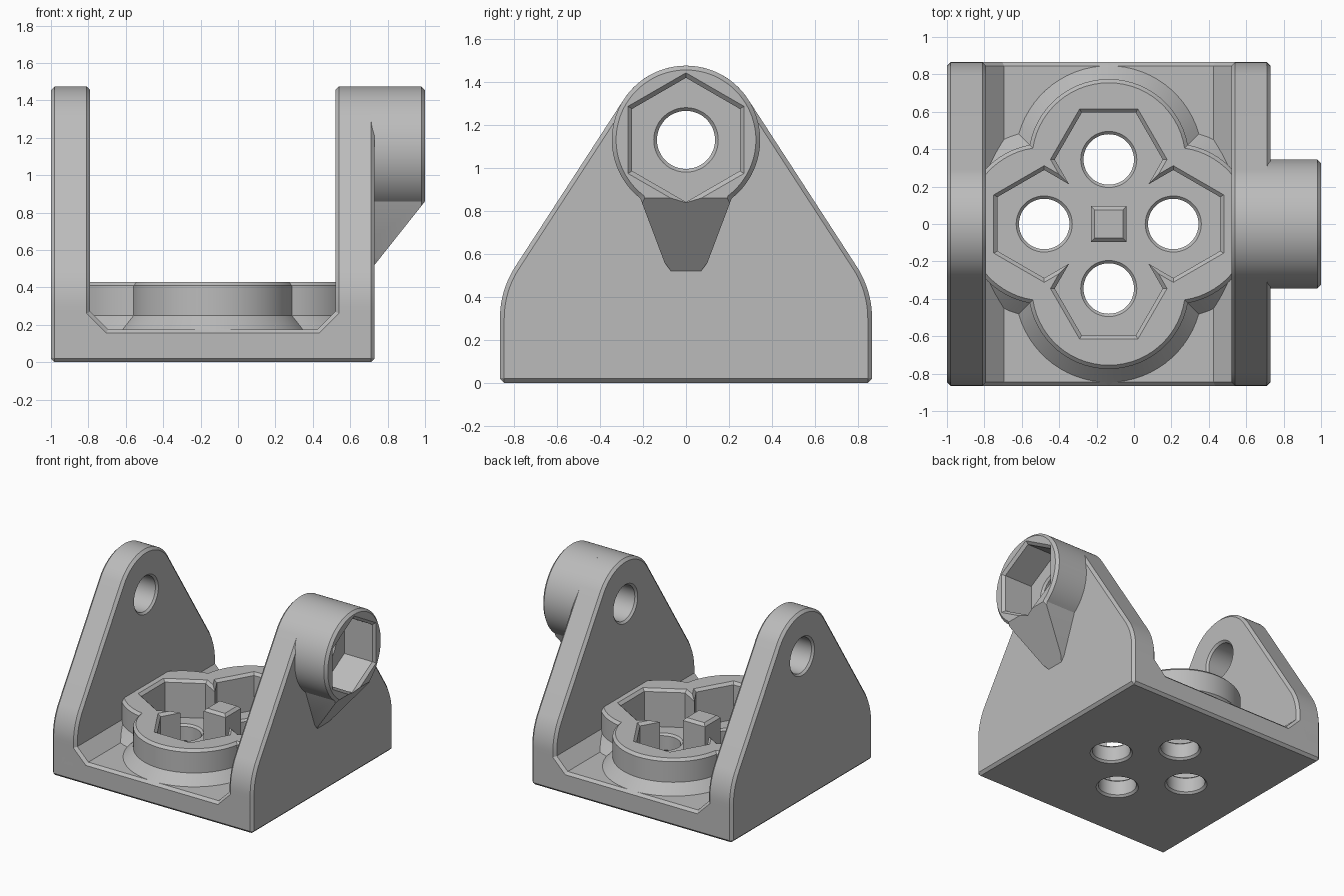
import bpy
import bmesh
from math import sin, cos, pi, radians, atan2, sqrt
from mathutils import Vector

old = bpy.data.objects.get("Cube")
if old:
    bpy.data.objects.remove(old, do_unlink=True)

grey = bpy.data.materials.new("plain grey")
grey.use_nodes = True
grey.diffuse_color = (0.5, 0.5, 0.5, 1)
grey.node_tree.nodes["Principled BSDF"].inputs["Base Color"].default_value = (0.5, 0.5, 0.5, 1)

CX = -0.135        # middle of the base
CHAMFER = 0.02
BOLT = 0.135       # bolt hole radius
AXLE_Z = 1.13      # height of the pivot holes
PIVOT_R = 0.345    # radius of the rounded wall tops
LOBE_D = 0.345     # lobe distance from the base middle

# Maps (a, b, level) to space for sections stacked along each axis
PLACE = {
    "x": lambda a, b, l: (l, a, b),
    "y": lambda a, b, l: (a, l, b),
    "z": lambda a, b, l: (a, b, l),
}


def loft(name, axis, rings):
    """Closed solid through (level, outline) sections with equal point counts."""
    bm = bmesh.new()
    loops = [[bm.verts.new(PLACE[axis](a, b, level)) for a, b in pts] for level, pts in rings]
    for low, high in zip(loops, loops[1:]):
        for i in range(len(low)):
            bm.faces.new((low[i - 1], low[i], high[i], high[i - 1]))
    bm.faces.new(loops[0])
    bm.faces.new(loops[-1])
    bmesh.ops.recalc_face_normals(bm, faces=bm.faces)
    mesh = bpy.data.meshes.new(name)
    bm.to_mesh(mesh)
    bm.free()
    mesh.materials.append(grey)
    obj = bpy.data.objects.new(name, mesh)
    bpy.context.collection.objects.link(obj)
    return obj


def arc(a, b, r, start, end, n):
    angles = [start + (end - start) * i / n for i in range(n + 1)]
    return [(a + r * cos(t), b + r * sin(t)) for t in angles]


def ngon(a, b, r, n, phase=0.0):
    return arc(a, b, r, phase, phase + 2 * pi, n)[:-1]


def inset(pts, d):
    """Mitred inward offset of a counter-clockwise outline."""
    out = []
    for i, p in enumerate(pts):
        p, prev, nxt = Vector(p), Vector(pts[i - 1]), Vector(pts[(i + 1) % len(pts)])
        e1, e2 = (p - prev).normalized(), (nxt - p).normalized()
        n1, n2 = Vector((e1.y, -e1.x)), Vector((e2.y, -e2.x))
        out.append(tuple(p - (n1 + n2) * d / (1 + n1.dot(n2))))
    return out


def chamfered_prism(name, axis, pts, start, end):
    small = inset(pts, CHAMFER)
    return loft(name, axis, [(start, small), (start + CHAMFER, pts),
                             (end - CHAMFER, pts), (end, small)])


def bolt_cutter(axis, a, b, start, end):
    """Round hole that widens at both mouths."""
    widths = [(start - 0.01, 0.025), (start + 0.015, 0), (end - 0.015, 0), (end + 0.01, 0.025)]
    return loft("hole_cutter", axis, [(l, ngon(a, b, BOLT + w, 48)) for l, w in widths])


def nut_cutter(axis, a, b, floor, top, phase):
    """Hexagonal pocket with a chamfered mouth."""
    widths = [(floor, 0.25), (top - 0.02, 0.25), (top + 0.01, 0.28)]
    return loft("nut_cutter", axis,
                [(l, ngon(a, b, w / cos(pi / 6), 6, phase)) for l, w in widths])


def flower(r):
    """Outline of four overlapping circles."""
    t = (LOBE_D + sqrt(2 * r * r - LOBE_D ** 2)) / 2
    half = atan2(t, t - LOBE_D)
    pts = []
    for k in range(4):
        q = k * pi / 2
        pts += arc(CX + LOBE_D * cos(q), LOBE_D * sin(q), r, q - half, q + half, 28)[:-1]
    return pts


# Base: channel profile with sloped inner corners
half_base = [(0.845, 0), (0.865, 0.02), (0.865, 0.3), (0.655, 0.3), (0.655, 0.27), (0.56, 0.175)]
profile = [(CX + x, z) for x, z in half_base] + [(CX - x, z) for x, z in reversed(half_base)]
base = chamfered_prism("base", "y", profile, -0.865, 0.865)

# Nut holder: four-lobed block on a flared foot
holder = loft("nut_holder", "z", [(0.155, flower(0.52)), (0.25, flower(0.43)),
                                  (0.41, flower(0.43)), (0.43, flower(0.41))])

# Side walls: tapered plates with rounded tops
lean = radians(33)
bend = (0.345 - 0.865 * cos(lean) + 0.83 * sin(lean)) / (1 - cos(lean))
side = [(0.845, 0), (0.865, 0.02)] + arc(0.865 - bend, 0.3, bend, 0, lean, 10)
wall = side + arc(0, AXLE_Z, PIVOT_R, lean, pi - lean, 36) + [(-y, z) for y, z in reversed(side)]
left_wall = chamfered_prism("left_wall", "x", wall, 0.52, 0.73)
right_wall = chamfered_prism("right_wall", "x", wall, -1.0, -0.79)

# Pivot boss: round head with a tapered support below it
support = [(-0.1, 0.56), (-0.07, 0.52), (0.07, 0.52), (0.1, 0.56)]
head = arc(0, AXLE_Z, PIVOT_R, radians(-52), radians(232), 72) + support
boss = loft("pivot_boss", "x", [(0.6, head), (0.98, head), (1.0, inset(head, CHAMFER))])
under_slope = [(0.595, 0.35), (1.135, 1.03), (1.135, 0.35)]

# Cutters
floor_z = 0.14
base_cutters = []
for k in range(4):
    q = k * pi / 2
    x, y = CX + LOBE_D * cos(q), LOBE_D * sin(q)
    base_cutters.append(nut_cutter("z", x, y, floor_z, 0.43, q + pi / 6))
    base_cutters.append(bolt_cutter("z", x, y, 0, floor_z))
left_hole = bolt_cutter("x", 0, AXLE_Z, 0.52, 0.74)
right_hole = bolt_cutter("x", 0, AXLE_Z, -1.0, -0.79)
boss_nut = nut_cutter("x", 0, AXLE_Z, 0.74, 1.0, pi / 2)
slope = loft("slope_cutter", "y", [(-0.5, under_slope), (0.5, under_slope)])

jobs = {
    base: base_cutters,
    holder: base_cutters,
    left_wall: [left_hole],
    right_wall: [right_hole],
    boss: [slope, left_hole, boss_nut],
}

# Cut the parts, then smooth the round faces
for part, cutters in jobs.items():
    bpy.ops.object.select_all(action="DESELECT")
    part.select_set(True)
    bpy.context.view_layer.objects.active = part
    for cutter in cutters:
        mod = part.modifiers.new("cut", "BOOLEAN")
        mod.operation = "DIFFERENCE"
        mod.solver = "EXACT"
        mod.object = cutter
        bpy.ops.object.modifier_apply(modifier=mod.name)
    bpy.ops.object.shade_smooth_by_angle(angle=radians(25))

for cutter in base_cutters + [left_hole, right_hole, boss_nut, slope]:
    bpy.data.objects.remove(cutter, do_unlink=True)
